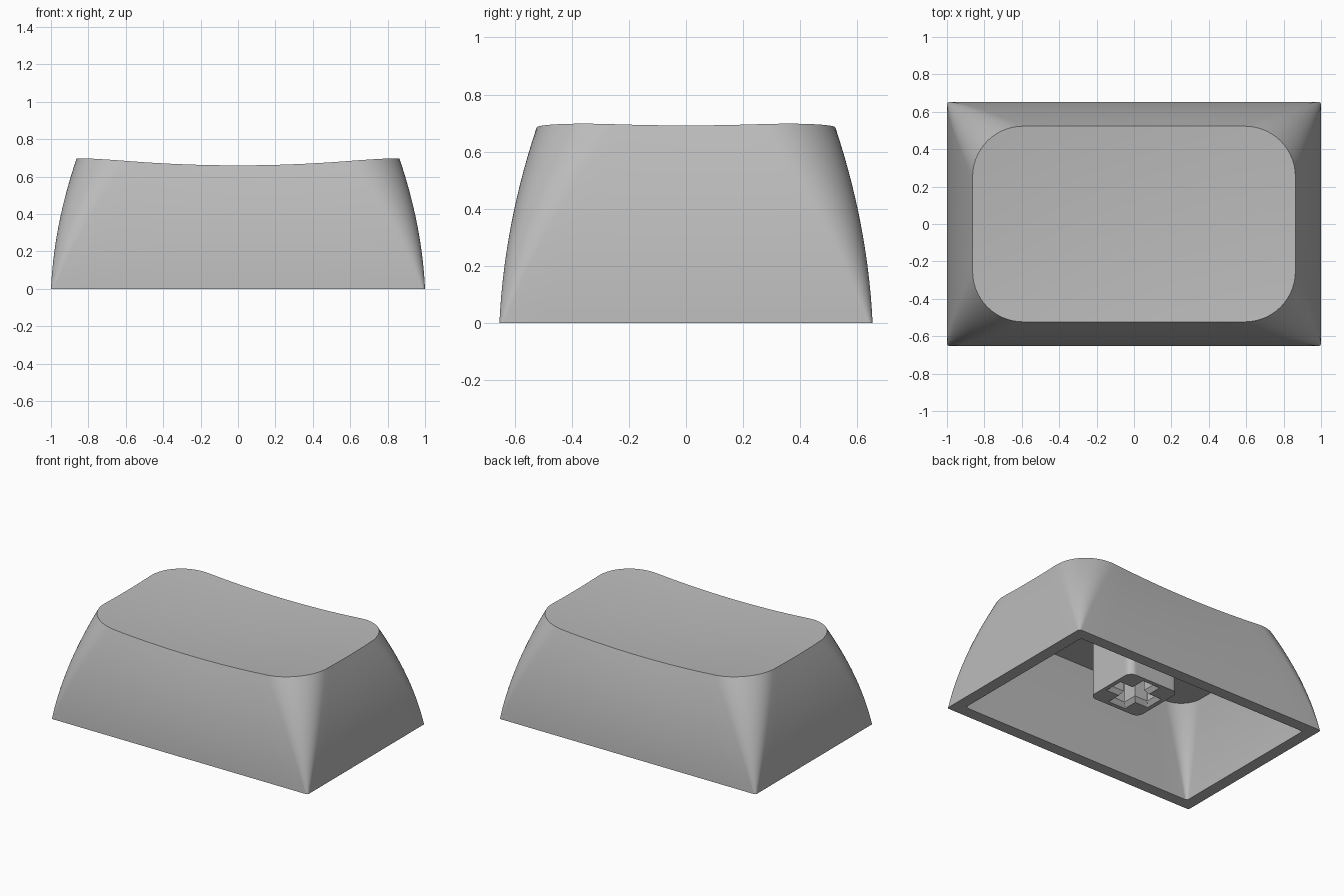
import bpy, bmesh, math

cube = bpy.data.objects.get("Cube")
if cube:
    bpy.data.objects.remove(cube, do_unlink=True)

grey = bpy.data.materials.new("plain grey")
grey.use_nodes = True
COLOUR = (0.5, 0.5, 0.5, 1)
grey.diffuse_color = COLOUR
grey.node_tree.nodes["Principled BSDF"].inputs["Base Color"].default_value = COLOUR

HEIGHT = 0.695
ARC, SIDE = 14, 10   # divisions per corner and per straight side


def dish(x, y):
    """Height of the shallow bowl pressed into the top."""
    return 0.642 + 0.067 * (x * x + y * y)


def rounded_rect(hx, hy, r):
    """Outline of a rounded rectangle, always with the same point count."""
    corners = []
    for i, (sx, sy) in enumerate([(1, 1), (-1, 1), (-1, -1), (1, -1)]):
        arc = []
        for k in range(ARC + 1):
            a = math.pi / 2 * (i + k / ARC)
            arc.append((sx * (hx - r) + r * math.cos(a), sy * (hy - r) + r * math.sin(a)))
        corners.append(arc)
    pts = []
    for i, arc in enumerate(corners):
        pts += arc
        (ax, ay), (bx, by) = arc[-1], corners[(i + 1) % 4][0]
        pts += [(ax + (bx - ax) * k / SIDE, ay + (by - ay) * k / SIDE) for k in range(1, SIDE)]
    return pts


def loft(name, rings):
    """Skin a list of equal rings and close both ends."""
    bm = bmesh.new()
    loops = [[bm.verts.new(p) for p in ring] for ring in rings]
    n = len(loops[0])
    for low, high in zip(loops, loops[1:]):
        for i in range(n):
            j = (i + 1) % n
            bm.faces.new((low[i], low[j], high[j], high[i]))
    bm.faces.new(loops[0][::-1])
    bm.faces.new(loops[-1])
    bmesh.ops.recalc_face_normals(bm, faces=bm.faces)
    mesh = bpy.data.meshes.new(name)
    bm.to_mesh(mesh)
    bm.free()
    mesh.materials.append(grey)
    obj = bpy.data.objects.new(name, mesh)
    bpy.context.collection.objects.link(obj)
    return obj


def flat_ring(hx, hy, r, z):
    return [(x, y, z) for x, y in rounded_rect(hx, hy, r)]


def wall_outline(z, thickness=0.0):
    """Outline of the curved side wall at a given height."""
    t = z / HEIGHT
    inset = 0.25 * t + 0.75 * t * t
    r = 0.015 + 0.255 * t
    return rounded_rect(1 - 0.137 * inset - thickness, 0.653 - 0.13 * inset - thickness,
                        max(r - thickness * t, 0.012))


def smooth(obj):
    bpy.ops.object.select_all(action='DESELECT')
    obj.select_set(True)
    bpy.context.view_layer.objects.active = obj
    bpy.ops.object.shade_smooth_by_angle(angle=math.radians(30))


def cut(obj, cutter):
    """Subtract a cutter, then throw it away."""
    mod = obj.modifiers.new("cut", 'BOOLEAN')
    mod.operation, mod.solver, mod.object = 'DIFFERENCE', 'EXACT', cutter
    bpy.context.view_layer.objects.active = obj
    bpy.ops.object.modifier_apply(modifier=mod.name)
    bpy.data.objects.remove(cutter, do_unlink=True)


# Shell: inner roof, inner wall, rim, outer wall and dished top in one skin
top = wall_outline(HEIGHT)
STEPS, ROOF, WALL = 14, 0.59, 0.083
rings = []
for k in range(STEPS + 1):
    z = ROOF * (1 - k / STEPS)
    rings.append([(x, y, z) for x, y in wall_outline(z, WALL)])
for k in range(STEPS + 1):
    t = k / STEPS
    rings.append([(x, y, t * dish(*p)) for (x, y), p in zip(wall_outline(t * HEIGHT), top)])
for k in range(1, 16):
    s = 1 - k / 15.5
    rings.append([(x * s, y * s, dish(x * s, y * s)) for x, y in top])
shell = loft("cap_shell", rings)
smooth(shell)

# Stem: square post with a cross socket that flares at its mouth
BOTTOM = 0.18
stem = loft("stem", [flat_ring(0.2, 0.2, 0.05, BOTTOM), flat_ring(0.2, 0.2, 0.05, 0.61)])
for long_x in (True, False):
    slot = []
    for grow, z in ((0.03, BOTTOM - 0.01), (0.0, BOTTOM + 0.03), (0.0, 0.46)):
        a, b = 0.148 + grow, 0.046 + grow
        hx, hy = (a, b) if long_x else (b, a)
        slot.append(flat_ring(hx, hy, 0.004, z))
    cut(stem, loft("slot_cutter", slot))
smooth(stem)
